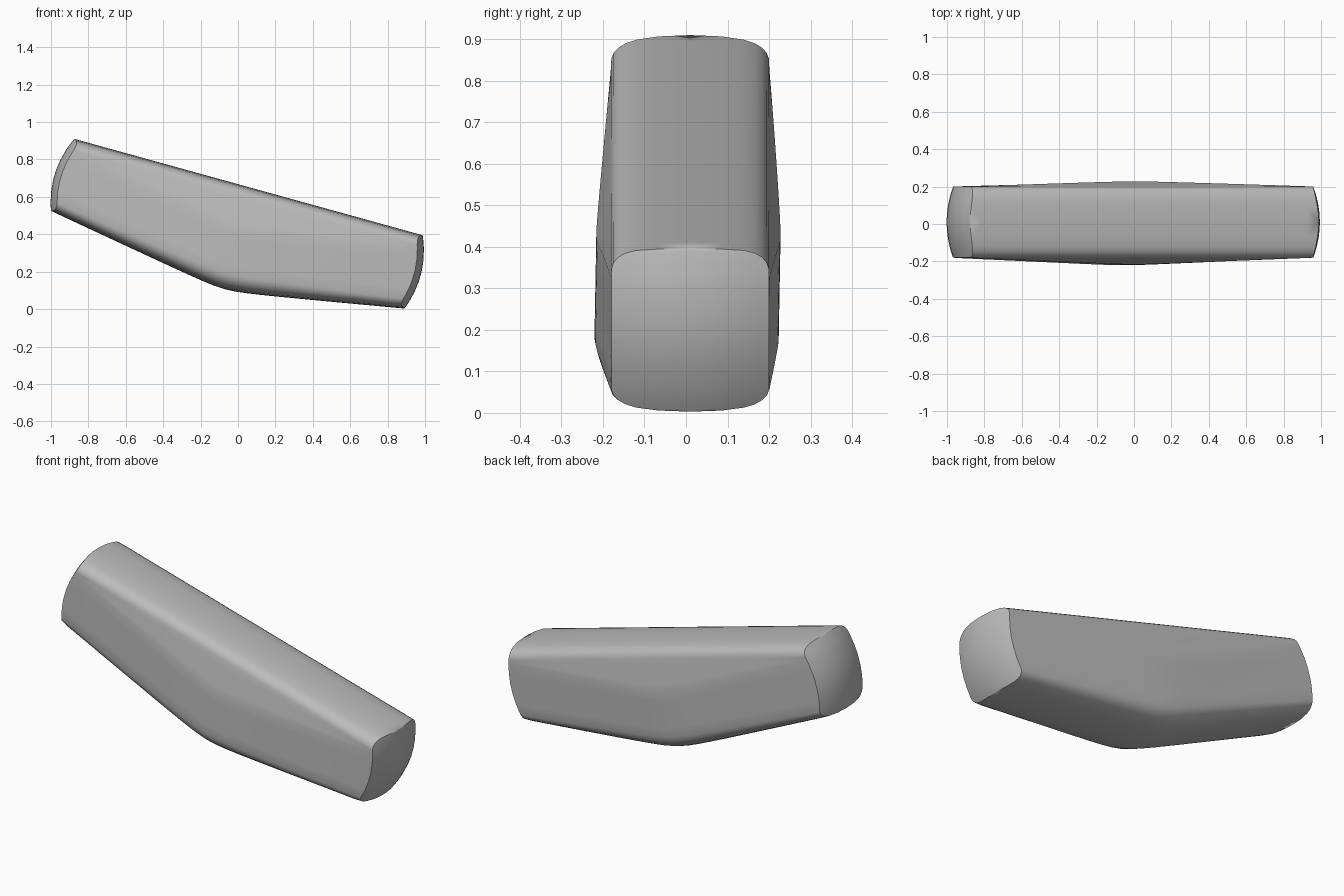
import bpy, bmesh, math
from mathutils import Vector

cube = bpy.data.objects.get("Cube")
if cube:
    bpy.data.objects.remove(cube, do_unlink=True)

grey = bpy.data.materials.new("plain grey")
grey.use_nodes = True
grey.diffuse_color = (0.5, 0.5, 0.5, 1)
grey.node_tree.nodes["Principled BSDF"].inputs["Base Color"].default_value = (0.5, 0.5, 0.5, 1)

# Bottom and top points of the two end sections, in the xz plane
LEFT = Vector((-1.0, 0, 0.525)), Vector((-0.875, 0, 0.91))
RIGHT = Vector((0.89, 0, 0.003)), Vector((0.987, 0, 0.395))
BEND = Vector((-0.015, 0, -0.158))      # how far the belly hangs at the middle
WIDTH, BULGE, SIDE_STEPS = 0.19, 0.042, 5

# Rounded corner, as (fraction of half width, fraction of corner height)
CORNER = [(0, 0), (0.4, 0.03), (0.68, 0.13), (0.82, 0.27),
          (0.91, 0.46), (0.97, 0.7), (1, 1)]


def half_section(m, height):
    """Half outline, bottom to top, as (half width, fraction of height)."""
    wide = WIDTH + 0.032 * m
    low = (0.05 + 0.033 * m) / height
    crease = 0.81 - 0.22 * m
    high = 1 - 0.055 / height
    pts = [(wide * a, low * b) for a, b in CORNER]
    for (w0, s0), (w1, s1) in (((wide, low), (wide, crease)),
                               ((wide, crease), (WIDTH, high))):
        for k in range(1, SIDE_STEPS + 1):
            f = k / SIDE_STEPS
            pts.append((w0 + (w1 - w0) * f, s0 + (s1 - s0) * f))
    pts += [(WIDTH * a, 1 - (1 - high) * b) for a, b in reversed(CORNER[:-1])]
    return pts


def place(u, w, s, bottom, top, m):
    """Point on a section; the end sections lie on a shallow dome."""
    p = bottom.lerp(top, s)
    if abs(u) > 0.999:
        up = (top - bottom).normalized()
        out = Vector((up.z, 0, -up.x)) * math.copysign(1, u)
        p += out * (BULGE * 4 * s * (1 - s) - 0.036 * (w / WIDTH) ** 2)
    p.y = w + 0.01 * (1 - m * (1 - s))
    return p


def section(u):
    """Half outline with the frame of the section at station u."""
    e = 0.09
    m = 1 - (math.hypot(u, e) - e) / (math.hypot(1, e) - e)
    f = (u + 1) / 2
    bottom = LEFT[0].lerp(RIGHT[0], f) + BEND * m
    top = LEFT[1].lerp(RIGHT[1], f)
    return half_section(m, (top - bottom).length), bottom, top, m


bm = bmesh.new()


def skin(rows):
    """Quads over a grid of vertices."""
    for a, b in zip(rows, rows[1:]):
        for i in range(len(a) - 1):
            bm.faces.new((a[i], a[i + 1], b[i + 1], b[i]))


# Long body: both flanks lofted through the stations
STATIONS = [(i - 16) / 16 for i in range(33)]
for side in (-1, 1):
    rows = []
    for u in STATIONS:
        pts, bottom, top, m = section(u)
        rows.append([bm.verts.new(place(u, side * w, s, bottom, top, m)) for w, s in pts])
    skin(rows)

# Domed caps across both ends
for u in (-1, 1):
    pts, bottom, top, m = section(u)
    rows = []
    for w, s in pts:
        rows.append([bm.verts.new(place(u, w * k / 6, s, bottom, top, m))
                     for k in range(-6, 7)])
    skin(rows)

bmesh.ops.remove_doubles(bm, verts=bm.verts, dist=0.0002)
bmesh.ops.dissolve_degenerate(bm, edges=bm.edges, dist=0.0001)
bmesh.ops.recalc_face_normals(bm, faces=bm.faces)
mesh = bpy.data.meshes.new("bent_bar")
bm.to_mesh(mesh)
bm.free()
mesh.materials.append(grey)
bar = bpy.data.objects.new("bent_bar", mesh)
bpy.context.collection.objects.link(bar)

# Smooth body with crisp cap seams
bpy.ops.object.select_all(action='DESELECT')
bar.select_set(True)
bpy.context.view_layer.objects.active = bar
bpy.ops.object.shade_smooth_by_angle(angle=math.radians(35))
